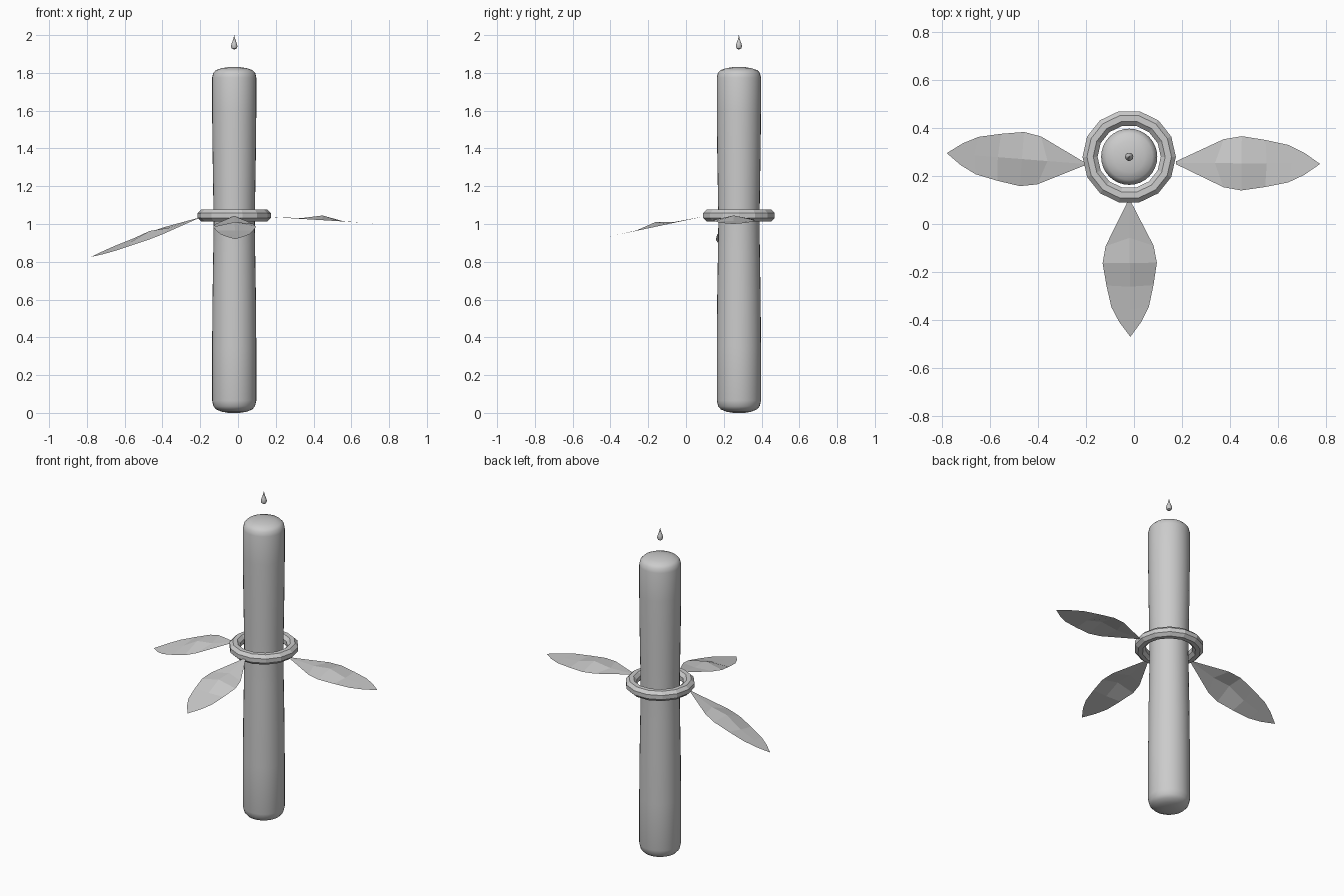
import bpy
import math
from mathutils import Vector

if "Cube" in bpy.data.objects:
    bpy.data.objects.remove(bpy.data.objects["Cube"])

CX, CY = -0.02, 0.28

grey = bpy.data.materials.new("light_grey")
grey.diffuse_color = (0.6, 0.6, 0.6, 1)
grey.use_nodes = True
grey.node_tree.nodes["Principled BSDF"].inputs["Base Color"].default_value = grey.diffuse_color


def make(name, verts, faces, smooth=None):
    mesh = bpy.data.meshes.new(name)
    mesh.from_pydata(verts, [], faces)
    mesh.materials.append(grey)
    obj = bpy.data.objects.new(name, mesh)
    bpy.context.collection.objects.link(obj)
    if smooth:
        bpy.ops.object.select_all(action='DESELECT')
        obj.select_set(True)
        bpy.context.view_layer.objects.active = obj
        bpy.ops.object.shade_smooth_by_angle(angle=math.radians(smooth))
    return obj


def lathe(name, profile, n, closed=False, smooth=None):
    """Spin (radius, z) points about the candle axis; open profiles get capped."""
    m = len(profile)
    verts = [(CX + r * math.cos(2 * math.pi * i / n),
              CY + r * math.sin(2 * math.pi * i / n), z)
             for r, z in profile for i in range(n)]
    faces = [(j * n + i, j * n + (i + 1) % n,
              (j + 1) % m * n + (i + 1) % n, (j + 1) % m * n + i)
             for j in range(m if closed else m - 1) for i in range(n)]
    if not closed:
        faces += [tuple(reversed(range(n))), tuple(range((m - 1) * n, m * n))]
    return make(name, verts, faces, smooth)


# Candle body with rounded ends and a slight waist
lathe("candle_body", [
    (0.03, 0.0), (0.065, 0.006), (0.095, 0.018), (0.11, 0.035), (0.117, 0.065),
    (0.117, 0.35), (0.115, 0.6), (0.111, 0.85), (0.109, 1.0), (0.111, 1.15),
    (0.115, 1.4), (0.117, 1.6), (0.117, 1.775), (0.111, 1.80), (0.097, 1.815),
    (0.065, 1.825), (0.03, 1.831)], 32, smooth=40)

# Droplet flame floating over the candle
lathe("flame", [
    (0.004, 1.925), (0.013, 1.929), (0.0175, 1.94), (0.014, 1.955),
    (0.007, 1.973), (0.003, 1.987), (0.0008, 2.0)], 10, smooth=40)

# Faceted ring around the middle
section = [(0.163 + 0.034 * math.cos(math.radians(22.5 + 45 * k)),
            1.045 + 0.033 * math.sin(math.radians(22.5 + 45 * k))) for k in range(8)]
lathe("ring", section, 14, closed=True)


def leaf(name, base, tip, roll, width=1.0):
    """Folded leaf from base to tip; roll raises its left edge."""
    base, tip = Vector(base), Vector(tip)
    along = tip - base
    side = Vector((-along.y, along.x, 0)).normalized()
    # position on edge, half width, position on midline, midline lift
    rows = [(0, 0.006, 0, 0), (0.33, 0.1, 0.27, 0.004), (0.455, 0.113, 0.455, 0.025),
            (0.62, 0.098, 0.63, 0.002), (0.78, 0.078, 0.8, 0), (0.89, 0.046, 0.9, 0)]
    verts = []
    for t, w, tm, lift in rows:
        edge = base + along * t
        off = side * w * width + Vector((0, 0, roll * w))
        verts += [edge + off, base + along * tm + Vector((0, 0, lift)), edge - off]
    verts.append(tip)
    faces = []
    for r in range(len(rows) - 1):
        a, b = r * 3, r * 3 + 3
        faces += [(a, a + 1, b + 1, b), (a + 1, a + 2, b + 2, b + 1)]
    k = (len(rows) - 1) * 3
    faces += [(k, k + 1, k + 3), (k + 1, k + 2, k + 3)]
    for f in range(len(faces)):
        faces[f] = tuple(reversed(faces[f]))
    return make(name, verts, [tuple(reversed(f)) for f in faces])


# Three leaves spreading from the ring
leaf("right_leaf", (0.175, 0.255, 1.037), (0.775, 0.25, 1.0), 0.0)
leaf("left_leaf", (-0.205, 0.25, 1.033), (-0.78, 0.295, 0.825), -0.2)
leaf("front_leaf", (-0.02, 0.095, 1.04), (-0.015, -0.47, 0.92), 0.0)
